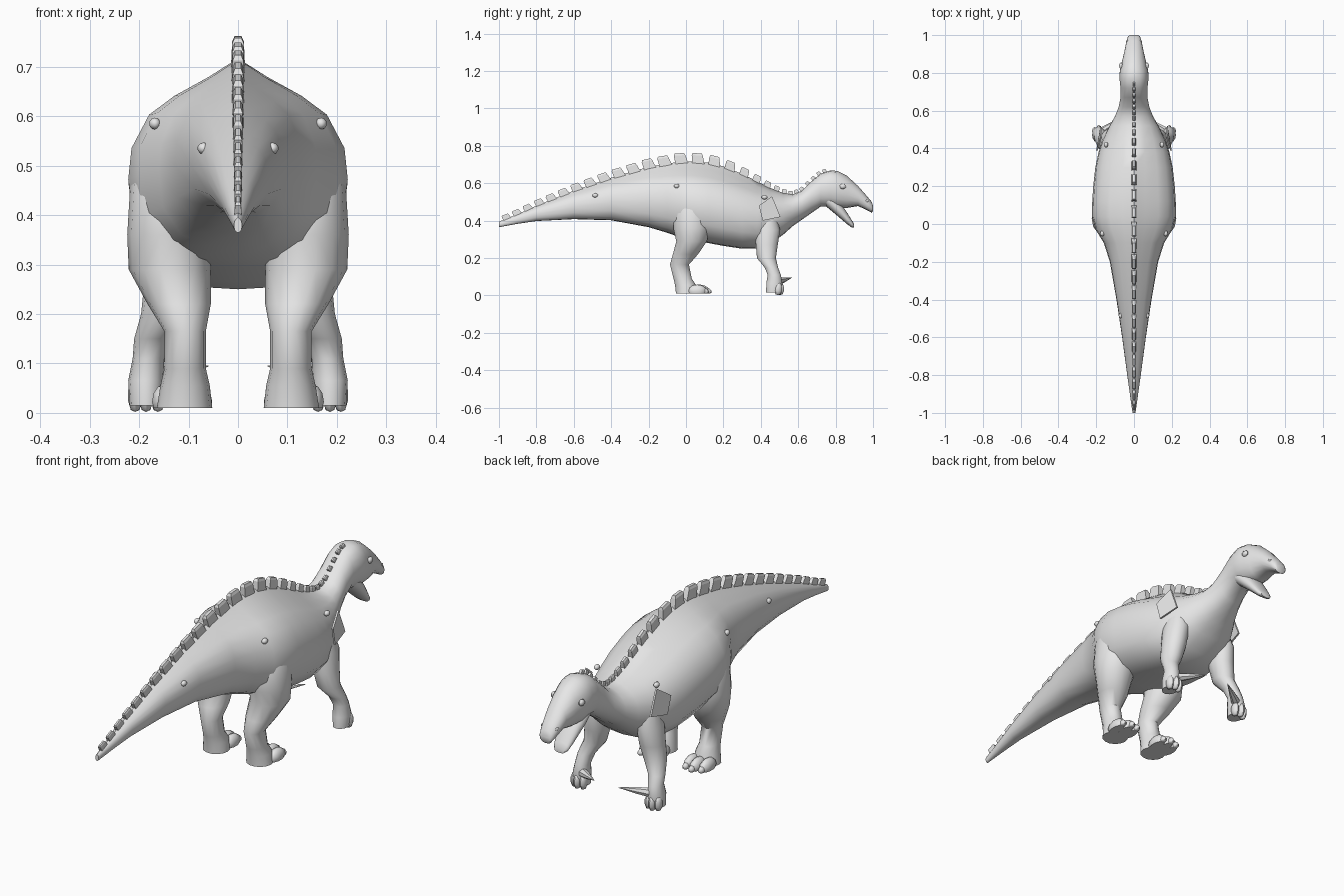
import bpy, bmesh, math
from mathutils import Vector

if "Cube" in bpy.data.objects:
    bpy.data.objects.remove(bpy.data.objects["Cube"])

hide = bpy.data.materials.new("grey_hide")
hide.diffuse_color = (0.8, 0.8, 0.8, 1)
hide.use_nodes = True
hide.node_tree.nodes["Principled BSDF"].inputs["Base Color"].default_value = hide.diffuse_color


def finish(name, bm, angle=45):
    bmesh.ops.recalc_face_normals(bm, faces=bm.faces)
    me = bpy.data.meshes.new(name)
    bm.to_mesh(me)
    bm.free()
    ob = bpy.data.objects.new(name, me)
    bpy.context.collection.objects.link(ob)
    me.materials.append(hide)
    bpy.ops.object.select_all(action='DESELECT')
    bpy.context.view_layer.objects.active = ob
    ob.select_set(True)
    if angle:
        bpy.ops.object.shade_smooth_by_angle(angle=math.radians(angle))
    return ob


def loft(name, rings, angle=45):
    bm = bmesh.new()
    vs = [[bm.verts.new(p) for p in r] for r in rings]
    n = len(vs[0])
    for a, b in zip(vs, vs[1:]):
        for i in range(n):
            j = (i + 1) % n
            bm.faces.new((a[i], a[j], b[j], b[i]))
    bm.faces.new(vs[0])
    bm.faces.new(vs[-1])
    return finish(name, bm, angle)


def lerp_table(table, y, col):
    for a, b in zip(table, table[1:]):
        if y <= b[0]:
            t = (y - a[0]) / (b[0] - a[0])
            return a[col] + (b[col] - a[col]) * t
    return table[-1][col]


# Half outline of the trunk: width fraction, height fraction, ridged at the top
RIDGED = [(0, 1), (.27, .91), (.58, .82), (.81, .73), (.97, .57), (1, .42),
          (.95, .22), (.72, .07), (.38, .01), (0, 0)]
ROUND = [(math.sin(math.pi * i / 9), .5 + .5 * math.cos(math.pi * i / 9)) for i in range(10)]
ROUND = [(u ** .8, v) if u > 1e-6 else (0, v) for u, v in ROUND]


def section(y, top, bottom, w, r):
    half = []
    for (u, v), (p, q) in zip(RIDGED, ROUND):
        half.append((w * (u + (p - u) * r), bottom + (top - bottom) * (v + (q - v) * r)))
    pts = half + [(-x, z) for x, z in half[-2:0:-1]]
    return [Vector((x, y, z)) for x, z in pts]


# Trunk from tail tip to snout: y, top, bottom, half width, roundness
BODY = [(-1, .395, .365, .008, .5), (-.9, .435, .383, .022, .4), (-.8, .48, .398, .036, .3),
        (-.6, .56, .408, .063, .2), (-.4, .63, .402, .093, .1), (-.2, .688, .365, .128, 0),
        (-.1, .705, .335, .16, 0), (-.03, .715, .31, .203, 0), (.04, .717, .295, .222, 0),
        (.12, .71, .28, .221, 0), (.2, .69, .265, .216, 0), (.3, .65, .25, .205, .1),
        (.38, .61, .25, .188, .2), (.45, .575, .275, .165, .35), (.52, .548, .325, .13, .6),
        (.57, .54, .37, .102, .8), (.62, .56, .405, .082, 1), (.67, .61, .44, .072, 1),
        (.72, .652, .475, .072, 1), (.77, .668, .475, .078, 1), (.81, .666, .468, .076, .8),
        (.86, .64, .468, .064, .7), (.92, .585, .478, .05, .8), (.97, .528, .455, .04, .8),
        (.993, .5, .442, .032, .8), (1, .48, .45, .024, .8)]
loft("body", [section(*s) for s in BODY])

# Open lower jaw
JAW = [(.75, .57, .475, .06, 1), (.79, .53, .442, .06, 1), (.83, .49, .408, .052, .8),
       (.86, .445, .382, .044, .8), (.885, .405, .364, .036, .8), (.897, .385, .362, .026, .8)]
loft("lower_jaw", [section(*s) for s in JAW])


# Row of back plates leaning towards the tail
def back_plate(y, length, height, thick):
    z = lerp_table(BODY, y, 1)
    slope = lerp_table(BODY, y + .02, 1) - lerp_table(BODY, y - .02, 1)
    t = Vector((0, .04, slope)).normalized()
    n = Vector((0, -t.z, t.y))
    base = Vector((0, y, z))
    rings = []
    for h, a, b, w in ((-.012, -.5, .5, 1), (height * .75, -.58, .3, .85), (height, -.5, .22, .5)):
        rings.append([base + n * h + t * length * s + Vector((x * w * thick, 0, 0))
                      for s, x in ((a, -1), (a, 1), (b, 1), (b, -1))])
    loft("back_plate", rings, 0)


SIZES = [(-1, .055, .022, .007), (-.5, .075, .036, .011), (0, .09, .046, .014),
         (.2, .08, .042, .014), (.4, .055, .03, .011), (.55, .032, .018, .008),
         (.76, .028, .016, .007)]
y = -.955
while y < .75:
    step = lerp_table(SIZES, y, 1)
    back_plate(y, step * .78, lerp_table(SIZES, y, 2), lerp_table(SIZES, y, 3))
    y += step


def limb(name, side, stations, n=14):
    rings = []
    for z, yc, xc, ry, rx in stations:
        rings.append([Vector((side * (xc + rx * math.cos(2 * math.pi * i / n)),
                              yc + ry * math.sin(2 * math.pi * i / n), z)) for i in range(n)])
    loft(name, rings, 50)


def blob(name, centre, size, floor=None, seg=10):
    bm = bmesh.new()
    bmesh.ops.create_uvsphere(bm, u_segments=seg, v_segments=seg // 2 + 1, radius=1)
    for v in bm.verts:
        v.co = Vector(centre) + Vector([a * b for a, b in zip(v.co, size)])
        if floor is not None:
            v.co.z = max(v.co.z, floor)
    finish(name, bm, 50)


def spike(name, start, end, radius, n=7):
    a, b = Vector(start), Vector(end)
    q = (b - a).to_track_quat('Z', 'Y')
    rings = []
    for f, k in ((0, 1), (.4, .7), (1, .06)):
        rings.append([a.lerp(b, f) + q @ Vector((radius * k * math.cos(2 * math.pi * i / n),
                      radius * k * math.sin(2 * math.pi * i / n), 0)) for i in range(n)])
    loft(name, rings)


HIND = [(.56, .04, .12, .05, .05), (.46, .035, .138, .1, .08), (.36, .03, .14, .1, .084),
        (.29, .03, .138, .084, .083), (.22, -.003, .119, .069, .064), (.165, -.035, .107, .052, .042),
        (.09, -.018, .107, .05, .042), (.055, -.002, .107, .058, .05), (.01, 0, .108, .055, .056)]
FORE = [(.44, .43, .11, .05, .045), (.35, .435, .128, .07, .052), (.27, .432, .136, .06, .053),
        (.2, .43, .15, .052, .046), (.15, .456, .174, .037, .036), (.11, .472, .181, .036, .032),
        (.065, .472, .186, .044, .036), (.015, .468, .186, .04, .033)]

for s in (1, -1):
    limb("hind_leg", s, HIND)
    # Three blunt toes with nails
    for x, dy in ((.076, .075), (.112, .085), (.15, .07)):
        blob("hind_toe", (s * x, dy - .01, .022), (.025, .052, .036), .01)
        blob("hind_nail", (s * x, dy + .033, .02), (.014, .018, .018), .01, 8)
    limb("front_leg", s, FORE)
    # Fingers and thumb spike
    for x, dy in ((.162, .495), (.186, .503), (.208, .492)):
        blob("finger", (s * x, dy, .035), (.015, .022, .036), .002, 8)
    spike("thumb_spike", (s * .165, .495, .075), (s * .06, .565, .095), .02)
    # Face details
    blob("eye", (s * .069, .838, .583), (.011, .018, .014), None, 8)
    blob("nostril", (s * .036, .965, .505), (.006, .012, .007), None, 8)
    # Hide bumps
    for x, by, bz in ((.07, -.485, .535), (.168, -.05, .585), (.148, .42, .525)):
        blob("hide_bump", (s * x, by, bz), (.012, .016, .012), None, 8)
    # Loose shoulder scale
    pts = [Vector((s * x, a, b)) for x, a, b in
           ((.188, .41, .40), (.192, .39, .48), (.17, .46, .53), (.172, .505, .42))]
    off = Vector((s * .008, 0, 0))
    loft("shoulder_scale", [pts, [p + off for p in pts]], 0)
